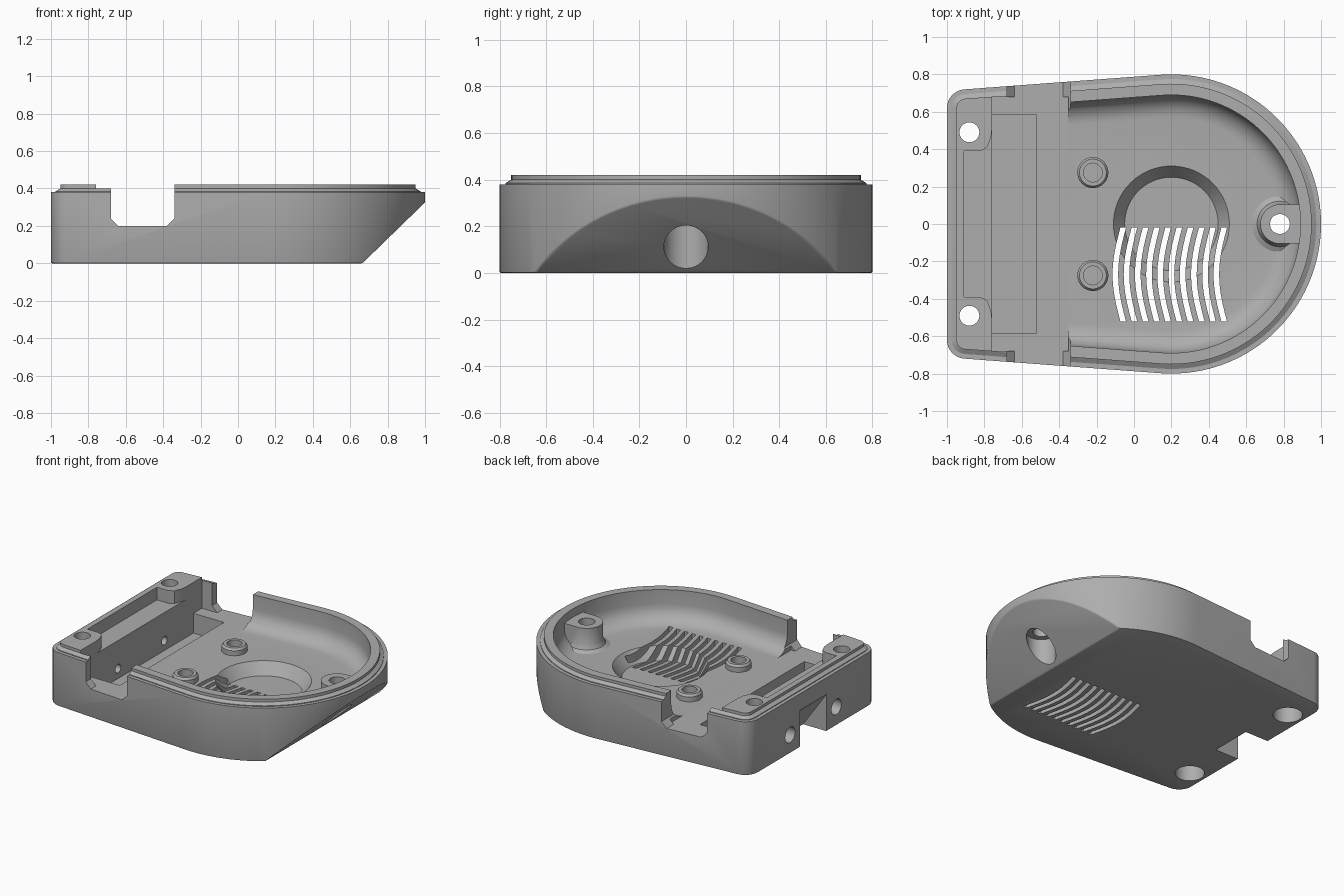
import bpy, bmesh, math
from mathutils import Vector

if "Cube" in bpy.data.objects:
    bpy.data.objects.remove(bpy.data.objects["Cube"])

PHI = math.radians(94.26)          # tangent angle where nose arc meets the side
grey = bpy.data.materials.new("plain_grey")
grey.diffuse_color = (0.42, 0.42, 0.42, 1)
grey.use_nodes = True
grey.node_tree.nodes["Principled BSDF"].inputs["Base Color"].default_value = grey.diffuse_color


def make(name, bm):
    bmesh.ops.recalc_face_normals(bm, faces=bm.faces)
    me = bpy.data.meshes.new(name)
    bm.to_mesh(me)
    bm.free()
    ob = bpy.data.objects.new(name, me)
    bpy.context.collection.objects.link(ob)
    me.materials.append(grey)
    return ob


def loft_bm(rings):
    """Closed solid through rings of equal point count."""
    bm = bmesh.new()
    vs = [[bm.verts.new(p) for p in r] for r in rings]
    n = len(vs[0])
    for a, b in zip(vs, vs[1:]):
        for i in range(n):
            j = (i + 1) % n
            bm.faces.new((a[i], a[j], b[j], b[i]))
    bm.faces.new(vs[0][::-1])
    bm.faces.new(vs[-1])
    return bm


def loft(name, rings):
    return make(name, loft_bm(rings))


def lathe(name, x, y, profile, n=40):
    return loft(name, [[(x + r * math.cos(2 * math.pi * i / n),
                         y + r * math.sin(2 * math.pi * i / n), z) for i in range(n)]
                       for r, z in profile])


def box(name, x0, x1, y0, y1, z0, z1):
    return loft(name, [[(x0, y0, z), (x1, y0, z), (x1, y1, z), (x0, y1, z)] for z in (z0, z1)])


def prism_y(name, pts, y0, y1):
    return loft(name, [[(x, y, z) for x, z in pts] for y in (y0, y1)])


def combine(ob, tool, op='DIFFERENCE'):
    m = ob.modifiers.new("combine", 'BOOLEAN')
    m.operation, m.object, m.solver = op, tool, 'EXACT'
    bpy.context.view_layer.objects.active = ob
    bpy.ops.object.modifier_apply(modifier=m.name)
    bpy.data.objects.remove(tool)


def arc(cx, cy, r, a0, a1, n):
    return [(cx + r * math.cos(a0 + (a1 - a0) * i / n),
             cy + r * math.sin(a0 + (a1 - a0) * i / n)) for i in range(n + 1)]


def outline(o, z):
    """Outer outline, inset by o."""
    r = 0.1 - o
    pts = (arc(0.2, 0, 0.8 - o, -PHI, PHI, 56) + arc(-0.9, 0.62, r, PHI, math.pi, 8)
           + arc(-0.9, -0.62, r, math.pi, 2 * math.pi - PHI, 8))
    return [(x, y, z) for x, y in pts]


def cavity_ring(o, z, xmin=-0.36):
    """Inner outline, cut straight at xmin."""
    r = 0.8 - o
    y = (r - math.cos(PHI) * (xmin - 0.2)) / math.sin(PHI)
    pts = arc(0.2, 0, r, -PHI, PHI, 56) + [(xmin, y), (xmin, -y)]
    return [(x, y, z) for x, y in pts]


# Outer shell with sloped nose and softened lower edges
bm = loft_bm([outline(0, 0), outline(0, 0.38)])
slope = Vector((0.34, 0, -0.35)).normalized()
cut = bmesh.ops.bisect_plane(bm, geom=bm.verts[:] + bm.edges[:] + bm.faces[:],
                             plane_co=(0.665, 0, 0), plane_no=slope, clear_outer=True)
edges = [e for e in cut['geom_cut'] if isinstance(e, bmesh.types.BMEdge)]
bmesh.ops.contextual_create(bm, geom=edges)
bmesh.ops.recalc_face_normals(bm, faces=bm.faces)
rim = [e for e in bm.edges if any(f.normal.z < -0.5 for f in e.link_faces)]
bmesh.ops.bevel(bm, geom=rim, offset=0.02, segments=2, profile=0.5, affect='EDGES',
                clamp_overlap=True)
base = make("enclosure_base", bm)

# Raised lip
combine(base, loft("lip", [outline(0.06, 0.33), outline(0.025, 0.365), outline(0.025, 0.385),
                           outline(0.05, 0.40), outline(0.05, 0.42)]), 'UNION')

# Main cavity with a filleted floor, leaving the nose screw post
fillet = [(0.23 - 0.12 * math.sin(a), 0.32 - 0.12 * math.cos(a))
          for a in [math.pi / 2 * i / 6 for i in range(7)]]
cavity = loft("cavity", [cavity_ring(o, z) for o, z in fillet + [(0.11, 0.6)]])
combine(cavity, lathe("post", 0.78, 0, [(0.15, 0.1), (0.15, 0.2), (0.122, 0.215),
                                        (0.105, 0.25), (0.105, 0.36)]))
combine(cavity, box("post_web", 0.78, 1.1, -0.105, 0.105, 0.1, 0.36))
combine(base, cavity)

# Middle bay, side notches, lowered post tops, rear pocket and rear ledge
combine(base, box("bay", -0.76, -0.35, -0.68, 0.68, 0.2, 0.6))
combine(base, prism_y("notch", [(-0.64, 0.2), (-0.38, 0.2), (-0.34, 0.24), (-0.34, 0.6),
                                (-0.68, 0.6), (-0.68, 0.24)], -1, 1))
for s in (-1, 1):
    combine(base, box("post_top", -0.76, -0.67, s * 0.78 - 0.15, s * 0.78 + 0.15, 0.40, 0.6))
combine(base, box("pocket", -0.76, -0.52, -0.585, 0.585, 0.06, 0.6))
ledge = [(-0.91, 0.39), (-0.82, 0.39), (-0.785, 0.41), (-0.765, 0.46), (-0.755, 0.55),
         (-0.75, 0.55)]
ledge = ledge + [(x, -y) for x, y in reversed(ledge)]
combine(base, loft("ledge", [[(x, y, z) for x, y in ledge] for z in (0.33, 0.6)]))

# Wedge cut under the rear edge
combine(base, prism_y("wedge", [(-1.02, -0.02), (-0.80, -0.02), (-1.02, 0.29)], -0.15, 0.15))

# Screw holes with counterbores from below
for x, y, top in ((0.78, 0, 0.215), (-0.88, 0.49, 0.2), (-0.88, -0.49, 0.2)):
    combine(base, lathe("bore", x, y, [(0.095, -0.1), (0.095, top), (0.053, top), (0.053, 0.6)]))

# Horizontal holes through the rear wall
for s in (-1, 1):
    hole = lathe("rear_hole", 0, 0, [(0.055, -0.1), (0.055, 0.12), (0.03, 0.12), (0.03, 0.3)], 24)
    for v in hole.data.vertices:
        x, y, z = v.co
        v.co = (z - 1, s * 0.26 + x, 0.13 + y)
    combine(base, hole)

# Round floor recess
combine(base, lathe("recess", 0.2, 0, [(0.25, 0.12), (0.31, 0.2), (0.31, 0.25)], 64))

# Low mounting bosses on the floor
for s in (-1, 1):
    combine(base, lathe("boss", -0.22, s * 0.275, [(0.083, 0.18), (0.083, 0.235),
                                                   (0.072, 0.25)]), 'UNION')
    combine(base, lathe("boss_hole", -0.22, s * 0.275, [(0.05, 0.17), (0.05, 0.3)]))

# Curved vent slots
for k in range(10):
    ts = [i / 10 for i in range(11)]
    mid = [(-0.058 + 0.06 * k - 0.042 * math.sin(math.pi * t), -0.02 - 0.5 * t) for t in ts]
    ring = [(x - 0.015, y) for x, y in mid] + [(x + 0.015, y) for x, y in reversed(mid)]
    combine(base, loft("vent", [[(x, y, z) for x, y in ring] for z in (-0.1, 0.4)]))

bpy.ops.object.select_all(action='DESELECT')
base.select_set(True)
bpy.context.view_layer.objects.active = base
bpy.ops.object.shade_smooth_by_angle(angle=math.radians(28))
